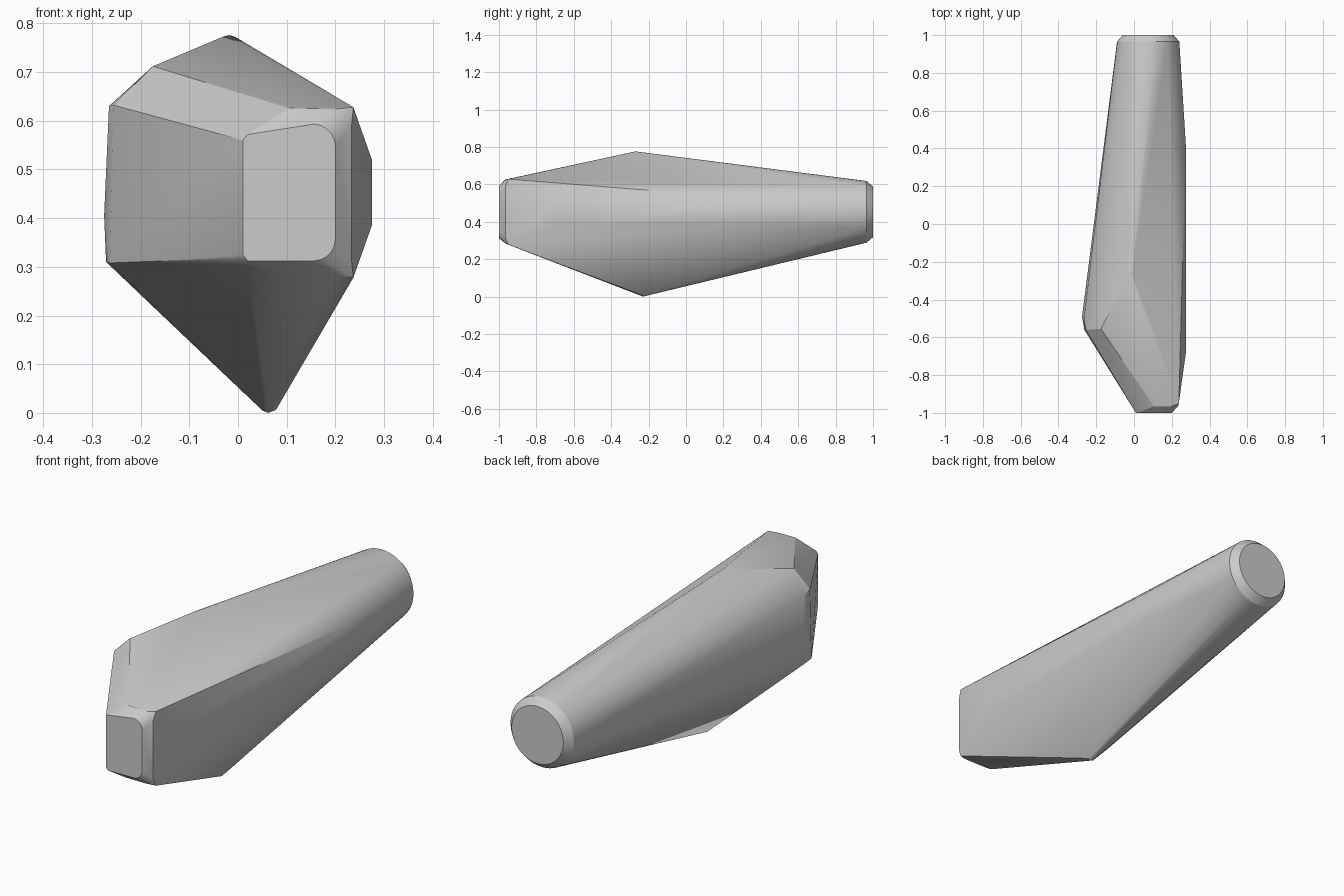
import bpy, bmesh, math
from mathutils import Vector

cube = bpy.data.objects.get("Cube")
if cube:
    bpy.data.objects.remove(cube, do_unlink=True)

grey = bpy.data.materials.new("plain_grey")
grey.use_nodes = True
colour = (0.6, 0.6, 0.6, 1)
grey.diffuse_color = colour
grey.node_tree.nodes["Principled BSDF"].inputs["Base Color"].default_value = colour


def ring(cx, y, cz, radius, count=48):
    """Circle facing along y."""
    steps = [math.tau * i / count for i in range(count)]
    return [(cx + radius * math.cos(a), y, cz + radius * math.sin(a)) for a in steps]


def rounded_corner(cx, y, cz, radius, start, steps=5):
    """Quarter circle facing along y."""
    angles = [start + math.pi / 2 * i / steps for i in range(steps + 1)]
    return [(cx + radius * math.cos(a), y, cz + radius * math.sin(a)) for a in angles]


points = []

# round chamfered back end
points += ring(0.075, 1.0, 0.453, 0.135)
points += ring(0.075, 0.965, 0.453, 0.165)

# flat front end with rounded outer corners
points += rounded_corner(0.155, -1.0, 0.548, 0.045, 0)
points += rounded_corner(0.155, -1.0, 0.357, 0.045, -math.pi / 2)
points += [(0.02, -1.0, 0.572), (0.01, -1.0, 0.56), (0.01, -1.0, 0.325), (0.02, -1.0, 0.312)]

# chamfer and corners behind the front end
points += [(0.002, -0.985, 0.562), (0.002, -0.985, 0.318), (0.02, -0.975, 0.3),
           (0.105, -0.965, 0.626), (0.2, -0.965, 0.624), (0.233, -0.965, 0.588),
           (0.233, -0.965, 0.315), (0.2, -0.965, 0.283), (0.09, -0.965, 0.283)]
points += [(0.237, -0.95, z) for z in (0.628, 0.278)]

# flat panel on the left side
points += [(0.275, y, z) for y in (-0.68, 0.41) for z in (0.385, 0.52)]

# bulge on the right side
points += [(-0.265, -0.5, 0.63), (-0.255, -0.56, 0.632), (-0.275, -0.49, 0.405),
           (-0.271, -0.5, 0.31), (-0.263, -0.56, 0.308), (-0.175, -0.555, 0.712)]

# top peak and bottom tip
points += [(-0.03, -0.28, 0.773), (-0.018, -0.27, 0.776), (-0.005, -0.27, 0.772)]
points += [(0.05, -0.23, 0.005), (0.062, -0.23, 0), (0.078, -0.23, 0.006)]

# wrap the whole body around the sections
bm = bmesh.new()
for p in points:
    bm.verts.new(Vector(p))
result = bmesh.ops.convex_hull(bm, input=bm.verts)
loose = [v for v in bm.verts if not v.link_faces]
bmesh.ops.delete(bm, geom=loose, context="VERTS")
bmesh.ops.dissolve_limit(bm, angle_limit=math.radians(1), verts=bm.verts, edges=bm.edges)
bmesh.ops.recalc_face_normals(bm, faces=bm.faces)

mesh = bpy.data.meshes.new("faceted_body")
bm.to_mesh(mesh)
bm.free()
mesh.materials.append(grey)
body = bpy.data.objects.new("faceted_body", mesh)
bpy.context.collection.objects.link(body)

bpy.ops.object.select_all(action="DESELECT")
body.select_set(True)
bpy.context.view_layer.objects.active = body
bpy.ops.object.shade_smooth_by_angle(angle=math.radians(22))
